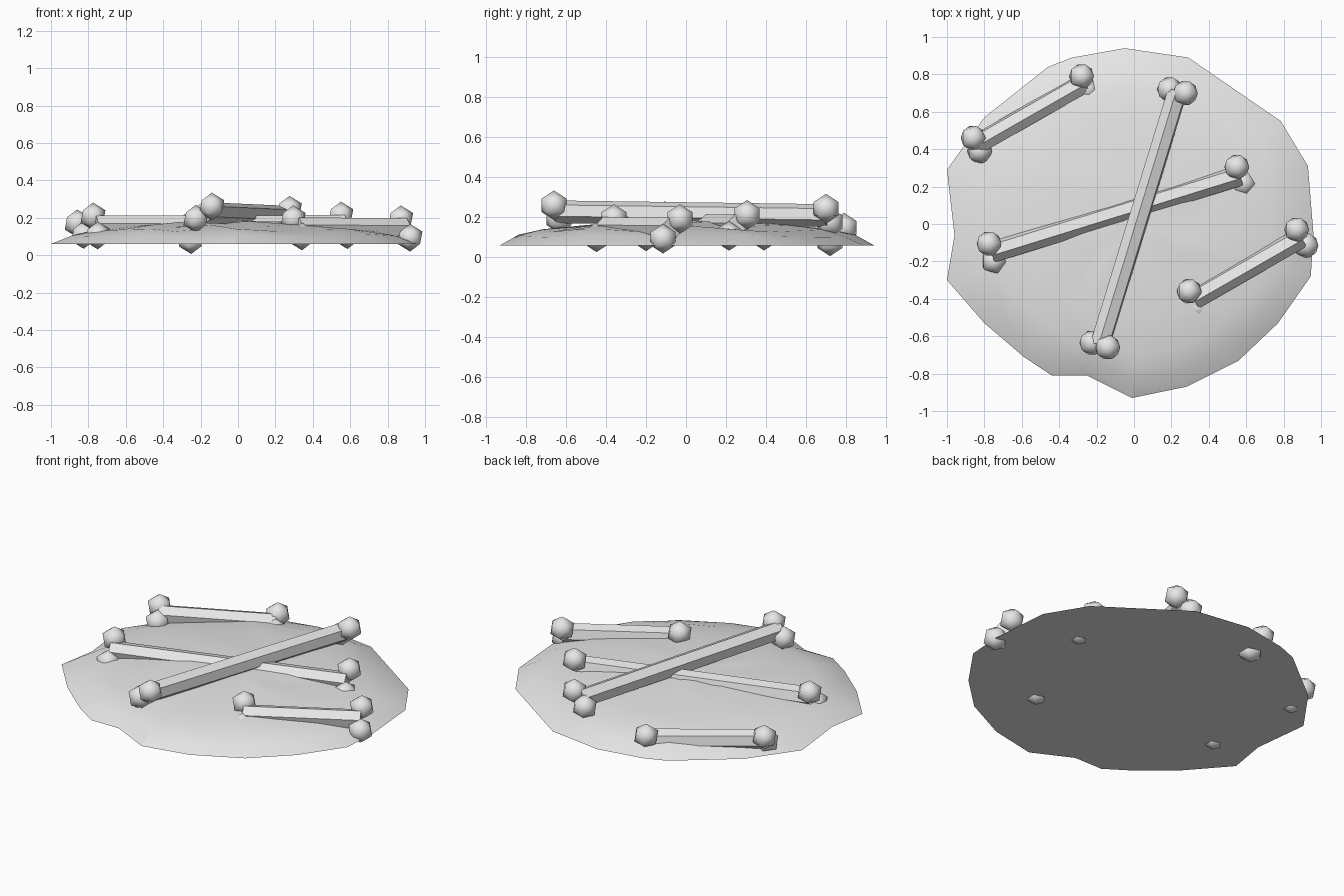
import bpy, bmesh, math
from mathutils import Vector, Matrix

if "Cube" in bpy.data.objects:
    bpy.data.objects.remove(bpy.data.objects["Cube"], do_unlink=True)

GREY = (0.8, 0.8, 0.8, 1.0)
grey = bpy.data.materials.new("plain_grey")
grey.use_nodes = True
grey.diffuse_color = GREY
grey.node_tree.nodes["Principled BSDF"].inputs["Base Color"].default_value = GREY


def finish(bm, name, smooth_angle=None):
    """Turn a bmesh into a coloured object, optionally smooth shaded."""
    bmesh.ops.recalc_face_normals(bm, faces=bm.faces)
    mesh = bpy.data.meshes.new(name)
    bm.to_mesh(mesh)
    bm.free()
    mesh.materials.append(grey)
    obj = bpy.data.objects.new(name, mesh)
    bpy.context.collection.objects.link(obj)
    if smooth_angle:
        bpy.ops.object.select_all(action="DESELECT")
        obj.select_set(True)
        bpy.context.view_layer.objects.active = obj
        bpy.ops.object.shade_smooth_by_angle(angle=math.radians(smooth_angle))
    return obj


# Low mound: irregular outline, shrunk ring by ring up a shallow dome profile
OUTLINE = [(-.05, .94), (.29, .89), (.785, .55), (.93, .31), (.96, -.06),
           (.945, -.28), (.77, -.53), (.56, -.73), (.28, -.87), (-.01, -.93),
           (-.25, -.81), (-.44, -.81), (-.59, -.71), (-.80, -.53), (-1, -.30),
           (-.96, -.06), (-1, .29), (-.80, .57), (-.46, .84), (-.33, .89)]
PROFILE = [(1, .06), (.9, .105), (.77, .135), (.58, .155), (.3, .175)]


def build_mound():
    bm = bmesh.new()
    rings = []
    for scale, z in PROFILE:
        ring = []
        for i, (x, y) in enumerate(OUTLINE):
            p = Vector((x, y))
            # inner rings gradually become round
            p = p.lerp(p.normalized() * .93, 1 - scale) * scale
            wobble = .008 * math.sin(i * 2.1 + scale * 9) if scale < 1 else 0
            ring.append(bm.verts.new((p.x, p.y, z + wobble)))
        rings.append(ring)
    n = len(OUTLINE)
    for low, high in zip(rings, rings[1:]):
        for i in range(n):
            j = (i + 1) % n
            bm.faces.new((low[i], low[j], high[j], high[i]))
    peak = bm.verts.new((0, 0, .182))
    for i in range(n):
        bm.faces.new((rings[-1][i], rings[-1][(i + 1) % n], peak))
    bm.faces.new(rings[0])
    finish(bm, "dirt_mound", 20)


# Bones: six-sided shaft with a pair of faceted knobs at each end
def build_shaft(name, start, end, spread, radius=.057):
    along = (end - start).normalized()
    side = (spread - along * spread.dot(along)).normalized()
    up = along.cross(side)
    bm = bmesh.new()
    bmesh.ops.create_cone(bm, cap_ends=True, segments=6, radius1=radius,
                          radius2=radius, depth=(end - start).length)
    # a corner of the section points along the knob pair
    corner = max(bm.verts, key=lambda v: v.co.x + v.co.z * .001).co
    turn = Matrix.Rotation(-math.atan2(corner.y, corner.x), 4, "Z")
    frame = Matrix((side, up, along)).transposed().to_4x4()
    place = Matrix.Translation((start + end) / 2) @ frame @ turn
    bmesh.ops.transform(bm, matrix=place, verts=bm.verts)
    finish(bm, name)


def build_knob(name, centre, radius=.074):
    bm = bmesh.new()
    bmesh.ops.create_icosphere(bm, subdivisions=1, radius=radius,
                               matrix=Matrix.Translation(centre))
    finish(bm, name, 60)


def build_bone(name, *knobs):
    a, b, c, d = (Vector(k) for k in knobs)
    build_shaft(name + "_shaft", (a + b) / 2, (c + d) / 2, (b - a) + (d - c))
    for label, centre in zip(("start_upper", "start_lower", "end_upper", "end_lower"),
                             (a, b, c, d)):
        build_knob(f"{name}_knob_{label}", centre)


build_mound()
build_bone("back_bone", (-.86, .46, .17), (-.825, .39, .108),
           (-.28, .79, .148), (-.25, .72, .08))
build_bone("middle_bone", (-.775, -.105, .207), (-.75, -.20, .105),
           (.55, .305, .212), (.585, .215, .107))
build_bone("front_bone", (.295, -.36, .192), (.342, -.447, .1),
           (.87, -.03, .192), (.92, -.115, .093))
build_bone("crossing_bone", (-.14, -.66, .26), (-.225, -.635, .195),
           (.275, .70, .243), (.19, .72, .175))
